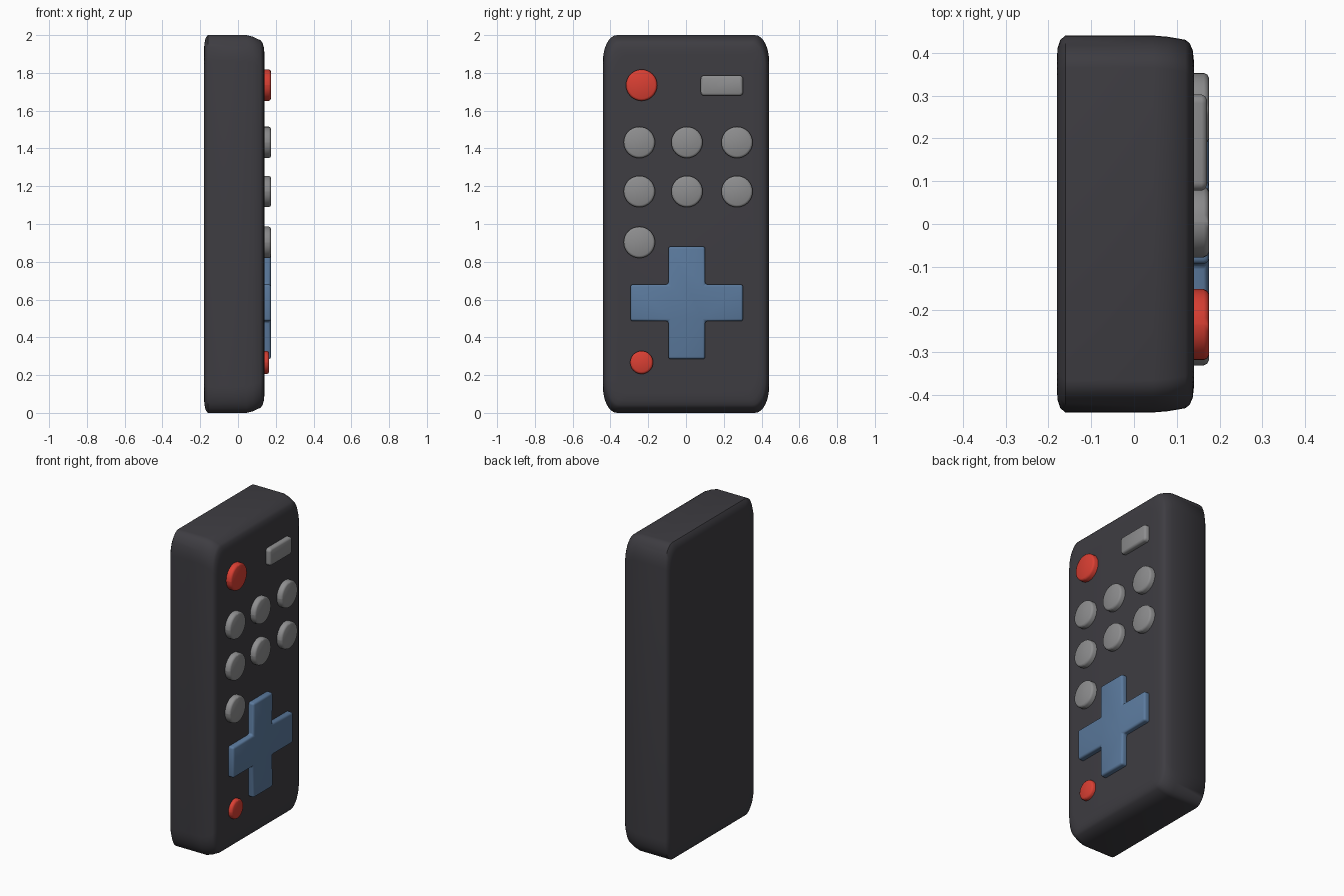
import bpy, bmesh, math

if "Cube" in bpy.data.objects:
    bpy.data.objects.remove(bpy.data.objects["Cube"])


def material(name, rgb):
    m = bpy.data.materials.new(name)
    m.diffuse_color = (*rgb, 1)
    m.use_nodes = True
    m.node_tree.nodes["Principled BSDF"].inputs["Base Color"].default_value = m.diffuse_color
    return m


CHARCOAL = material("charcoal", (0.048, 0.046, 0.054))
GREY = material("grey", (0.27, 0.27, 0.275))
RED = material("red", (0.70, 0.05, 0.033))
BLUE = material("blue", (0.105, 0.195, 0.34))


def loft(name, rings, mat):
    """Skin a stack of equal-length point rings and cap both ends."""
    bm = bmesh.new()
    loops = [[bm.verts.new(p) for p in ring] for ring in rings]
    n = len(loops[0])
    for a, b in zip(loops, loops[1:]):
        for i in range(n):
            j = (i + 1) % n
            bm.faces.new((a[i], a[j], b[j], b[i]))
    bm.faces.new(loops[0][::-1])
    bm.faces.new(loops[-1])
    bmesh.ops.recalc_face_normals(bm, faces=bm.faces)
    me = bpy.data.meshes.new(name)
    bm.to_mesh(me)
    bm.free()
    me.materials.append(mat)
    ob = bpy.data.objects.new(name, me)
    bpy.context.collection.objects.link(ob)
    bpy.ops.object.select_all(action='DESELECT')
    ob.select_set(True)
    bpy.context.view_layer.objects.active = ob
    return ob


def smooth(angle=40):
    bpy.ops.object.shade_smooth_by_angle(angle=math.radians(angle))


def rounded_ring(x, y, z, hy, hz, ry, rz, steps=8):
    """Rectangle in the yz plane with elliptical corners."""
    pts = []
    for k, (sy, sz) in enumerate(((1, 1), (-1, 1), (-1, -1), (1, -1))):
        for i in range(steps + 1):
            a = math.pi / 2 * (k + i / steps)
            pts.append((x, y + sy * (hy - ry) + ry * math.cos(a),
                        z + sz * (hz - rz) + rz * math.sin(a)))
    return pts


# Body: depth, side inset, end inset
PROFILE = [(-0.18, 0.05, 0.08), (-0.178, 0.028, 0.045), (-0.172, 0.01, 0.016),
           (-0.16, 0, 0), (0.045, 0, 0), (0.08, 0.003, 0.009),
           (0.12, 0.010, 0.028), (0.13, 0.018, 0.042),
           (0.137, 0.034, 0.065), (0.14, 0.06, 0.1)]
loft("body", [rounded_ring(x, 0, 1, 0.44 - dy, 1 - dz, 0.075, 0.14)
              for x, dy, dz in PROFILE], CHARCOAL)
smooth(50)

BASE = 0.12  # buttons start slightly inside the body


def button(name, y, z, hy, hz, top, mat, corner):
    rings = []
    for x, d in ((BASE, 0), (top - 0.012, 0), (top - 0.004, 0.004), (top, 0.012)):
        rings.append(rounded_ring(x, y, z, hy - d, hz - d, corner - d, corner - d))
    loft(name, rings, mat)
    smooth()


# Round buttons
button("power_button", -0.235, 1.735, 0.083, 0.083, 0.175, RED, 0.083)
button("lower_red_button", -0.235, 0.267, 0.061, 0.061, 0.165, RED, 0.061)
columns = (-0.247, 0.005, 0.27)
spots = [(y, z) for z in (1.432, 1.172) for y in columns] + [(columns[0], 0.903)]
for i, (y, z) in enumerate(spots):
    button(f"round_button_{i + 1}", y, z, 0.083, 0.083, 0.175, GREY, 0.083)

# Wide button
button("wide_button", 0.19, 1.733, 0.112, 0.054, 0.17, GREY, 0.02)

# Direction pad: plus-shaped outline with softened edges
A, W = 0.298, 0.097
outline = []
for k in range(4):
    c, s = round(math.cos(k * math.pi / 2)), round(math.sin(k * math.pi / 2))
    for u, v in ((A, -W), (A, W), (W, W)):
        outline.append((0.004 + u * c - v * s, 0.583 + u * s + v * c))
pad = loft("direction_pad", [[(x, y, z) for y, z in outline] for x in (BASE, 0.175)], BLUE)
bev = pad.modifiers.new("soft_edges", 'BEVEL')
bev.width = 0.013
bev.segments = 3
bev.limit_method = 'ANGLE'
bpy.ops.object.modifier_apply(modifier=bev.name)
smooth()
